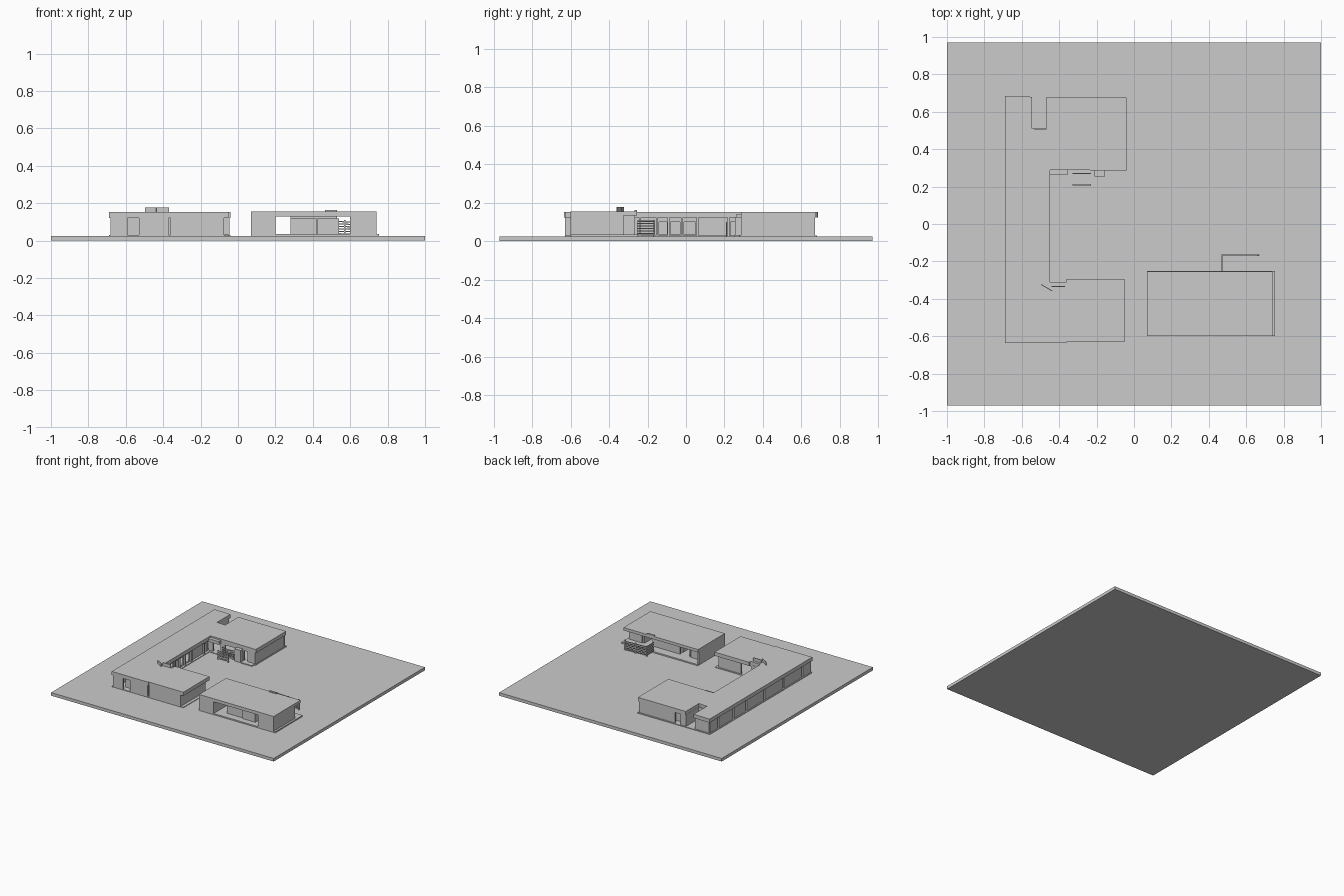
import bpy, bmesh, math
from mathutils import Vector

def mesh_object(name, bm):
    bmesh.ops.recalc_face_normals(bm, faces=bm.faces)
    me = bpy.data.meshes.new(name)
    bm.to_mesh(me)
    bm.free()
    ob = bpy.data.objects.new(name, me)
    bpy.context.collection.objects.link(ob)
    return ob

def box(name, x0, x1, y0, y1, z0, z1):
    bm = bmesh.new()
    bmesh.ops.create_cube(bm, size=1)
    for v in bm.verts:
        v.co = Vector((x0 if v.co.x < 0 else x1, y0 if v.co.y < 0 else y1,
                       z0 if v.co.z < 0 else z1))
    return mesh_object(name, bm)

def prism(name, pts, z0, z1):
    bm = bmesh.new()
    face = bm.faces.new([bm.verts.new((x, y, z0)) for x, y in pts])
    ext = bmesh.ops.extrude_face_region(bm, geom=[face])
    for v in ext["geom"]:
        if isinstance(v, bmesh.types.BMVert):
            v.co.z = z1
    return mesh_object(name, bm)

def wall(name, axis, at, a, b, openings=(), z0=0.025, z1=0.125, t=0.012):
    """Straight wall along an axis; openings are (start, end, sill, head)."""
    def piece(s, e, lo, hi):
        if e - s < 1e-4 or hi - lo < 1e-4:
            return
        if axis == 'x':
            box(name, s, e, at - t / 2, at + t / 2, lo, hi)
        else:
            box(name, at - t / 2, at + t / 2, s, e, lo, hi)
    pos = a
    for s, e, sill, head in openings:
        piece(pos, s, z0, z1)
        piece(s, e, z0, sill)
        piece(s, e, head, z1)
        pos = e
    piece(pos, b, z0, z1)

# Site slab
box("site_slab", -1, 1, -0.97, 0.97, 0, 0.025)

# Main C-shaped house: roof and floor
roof = [(-0.69, 0.685), (-0.545, 0.68), (-0.545, 0.51), (-0.47, 0.505),
        (-0.47, 0.675), (-0.04, 0.675), (-0.04, 0.285), (-0.45, 0.29),
        (-0.45, -0.31), (-0.36, -0.31), (-0.36, -0.295), (-0.05, -0.295),
        (-0.05, -0.63), (-0.36, -0.63), (-0.36, -0.635), (-0.69, -0.635)]
prism("main_roof", roof, 0.122, 0.152)
prism("main_floor", [(-0.69, 0.68), (-0.04, 0.68), (-0.04, 0.275), (-0.45, 0.275),
                     (-0.45, -0.3), (-0.05, -0.3), (-0.05, -0.63), (-0.69, -0.63)],
      0.02, 0.03)

# South wing walls
wall("south_front_wall", 'x', -0.624, -0.675, -0.075,
     [(-0.59, -0.53, 0.03, 0.12), (-0.372, -0.36, 0.03, 0.12)])
wall("south_window_back", 'x', -0.58, -0.6, -0.35)
wall("south_east_wall", 'y', -0.08, -0.63, -0.31)
wall("south_court_wall", 'x', -0.315, -0.45, -0.08, [(-0.37, -0.28, 0.03, 0.115)])

# West wall: panels split by narrow recessed joints
joints = [-0.52, -0.28, -0.03, 0.20, 0.36, 0.56]
wall("west_wall", 'y', -0.675, -0.63, 0.665,
     [(y - 0.008, y + 0.008, 0.03, 0.12) for y in joints])
wall("west_backing", 'y', -0.66, -0.62, 0.66)

# Corridor glazing with posts, facing the court
wall("corridor_wall", 'y', -0.475, -0.31, 0.285,
     [(-0.25, -0.16, 0.035, 0.1), (-0.14, -0.1, 0.035, 0.1), (-0.08, -0.03, 0.035, 0.1),
      (-0.01, 0.05, 0.035, 0.1), (0.23, 0.26, 0.03, 0.1)])
for y in (-0.24, -0.15, -0.09, -0.02, 0.06, 0.22):
    box("corridor_post", -0.468, -0.456, y - 0.005, y + 0.005, 0.025, 0.122)

# North wing walls and the notch between wing and west finger
wall("north_back_wall", 'x', 0.664, -0.462, -0.045, [(-0.42, -0.37, 0.03, 0.115)])
wall("north_inner_wall", 'x', 0.62, -0.46, -0.3)
wall("north_east_wall", 'y', -0.052, 0.285, 0.67)
wall("north_court_wall", 'x', 0.298, -0.47, -0.046,
     [(-0.43, -0.36, 0.03, 0.11), (-0.32, -0.22, 0.05, 0.11), (-0.15, -0.12, 0.03, 0.11)])
wall("notch_east_wall", 'y', -0.465, 0.51, 0.67)
wall("notch_south_wall", 'x', 0.504, -0.55, -0.46, [(-0.535, -0.49, 0.03, 0.11)])
wall("finger_east_wall", 'y', -0.555, 0.51, 0.67)
wall("finger_end_wall", 'x', 0.664, -0.675, -0.55)

# Court details: screens, pier, canopy
for y in (0.21, 0.27):
    for k in range(4):
        box("court_slat", -0.33, -0.23, y - 0.003, y + 0.003,
            0.032 + k * 0.018, 0.042 + k * 0.018)
    for x in (-0.325, -0.235):
        box("court_screen_post", x - 0.004, x + 0.004, y - 0.003, y + 0.003, 0.025, 0.1)
box("court_pier", -0.21, -0.155, 0.255, 0.288, 0.025, 0.125)
box("court_step", -0.15, -0.05, 0.25, 0.28, 0.025, 0.032)
box("court_canopy", -0.455, -0.355, 0.262, 0.295, 0.115, 0.14)

# Upright fins rising above the south wing roof
prism("angled_fin", [(-0.498, -0.325), (-0.495, -0.322), (-0.435, -0.357), (-0.438, -0.36)],
      0.15, 0.178)
box("straight_fin", -0.44, -0.37, -0.338, -0.332, 0.03, 0.178)
box("fin_cap", -0.44, -0.36, -0.33, -0.31, 0.125, 0.154)

# Pavilion: roof, floor and walls
box("pavilion_roof", 0.07, 0.74, -0.6, -0.255, 0.132, 0.155)
box("pavilion_floor", 0.07, 0.755, -0.6, -0.25, 0.02, 0.035)
wall("pavilion_front_wall", 'x', -0.594, 0.07, 0.74, [(0.2, 0.6, 0.035, 0.13)], z1=0.14)
wall("pavilion_east_wall", 'y', 0.734, -0.6, -0.325, z1=0.14)
wall("pavilion_west_wall", 'y', 0.076, -0.6, -0.265, z1=0.14)
wall("pavilion_back_wall", 'x', -0.33, 0.07, 0.74,
     [(0.18, 0.28, 0.035, 0.13), (0.53, 0.62, 0.035, 0.13)], z1=0.14)
wall("pavilion_room_west", 'y', 0.195, -0.6, -0.33, z1=0.14)
wall("pavilion_room_east", 'y', 0.61, -0.6, -0.33, z1=0.14)
box("pavilion_core_west", 0.28, 0.42, -0.54, -0.36, 0.035, 0.118)
box("pavilion_core_east", 0.425, 0.54, -0.55, -0.4, 0.035, 0.118)
box("pavilion_roof_vent", 0.465, 0.53, -0.268, -0.255, 0.15, 0.163)

# Slatted screen behind the pavilion
for k in range(6):
    z = 0.036 + k * 0.013
    s = box("pavilion_slat", 0.47, 0.67, -0.168, -0.162, z, z + 0.006)
    for v in s.data.vertices:
        v.co.z -= (v.co.x - 0.47) * 0.03
    box("pavilion_side_slat", 0.467, 0.473, -0.255, -0.162, z, z + 0.007)
for x in (0.47, 0.57, 0.665):
    box("screen_post", x - 0.004, x + 0.004, -0.172, -0.165, 0.025, 0.11)
